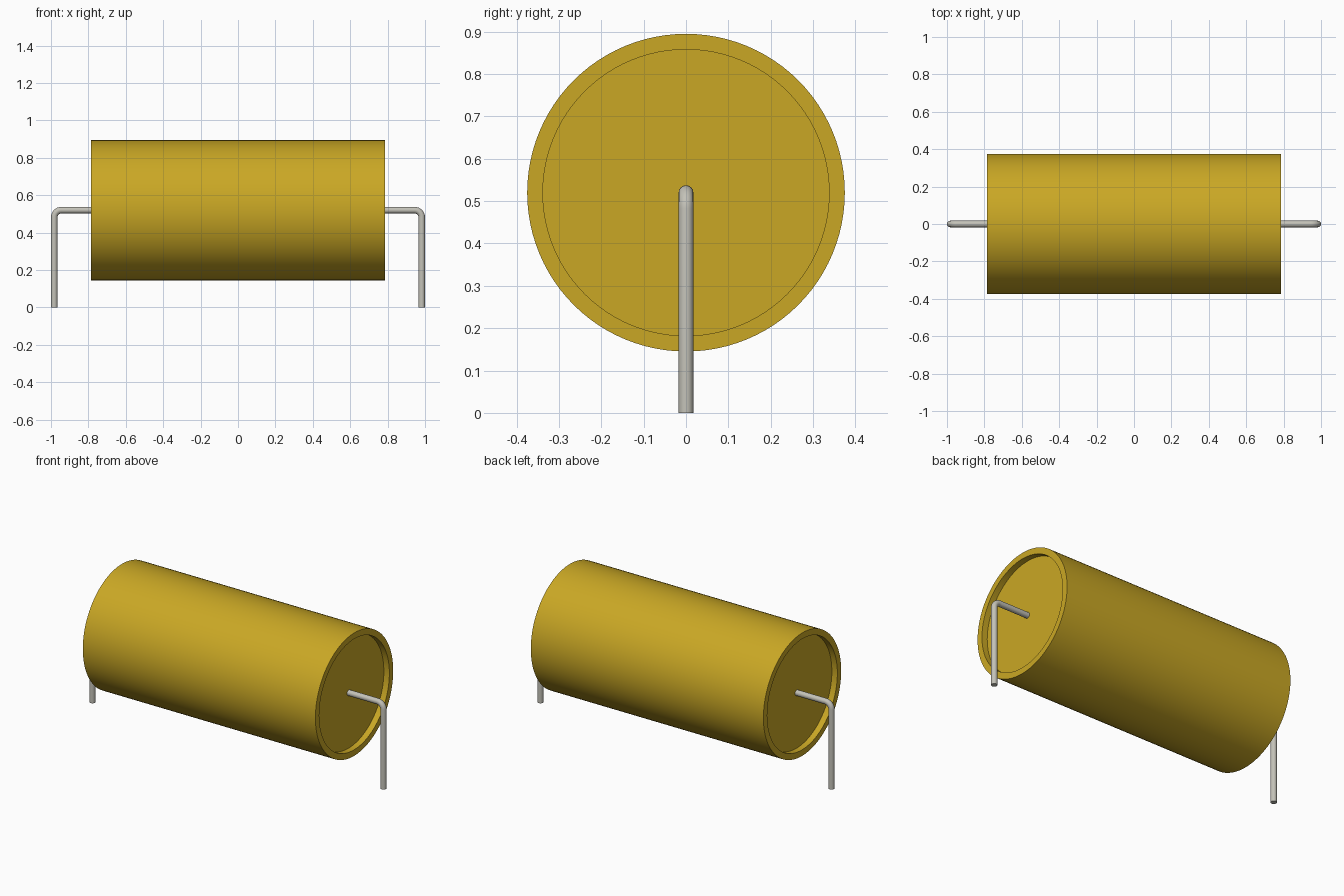
import bpy
import bmesh
from math import sin, cos, pi, radians
from mathutils import Matrix, Vector

AXIS_Z = 0.52
BODY_R, BODY_HALF = 0.375, 0.785
RIM, RECESS = 0.037, 0.037
WIRE_R, BEND_R = 0.0175, 0.038

cube = bpy.data.objects.get("Cube")
if cube:
    bpy.data.objects.remove(cube, do_unlink=True)


def make_material(name, color):
    mat = bpy.data.materials.new(name)
    mat.use_nodes = True
    mat.diffuse_color = color
    bsdf = mat.node_tree.nodes["Principled BSDF"]
    bsdf.inputs["Base Color"].default_value = color
    return mat


def smooth(obj):
    bpy.ops.object.select_all(action='DESELECT')
    obj.select_set(True)
    bpy.context.view_layer.objects.active = obj
    bpy.ops.object.shade_smooth_by_angle(angle=radians(35))


yellow = make_material("mustard_yellow", (0.59, 0.39, 0.018, 1))
metal = make_material("tinned_metal", (0.55, 0.54, 0.48, 1))

# Body: a cylinder along x with a shallow recess in each end
bm = bmesh.new()
bmesh.ops.create_cone(bm, cap_ends=True, segments=96, radius1=BODY_R, radius2=BODY_R,
                      depth=2 * BODY_HALF, matrix=Matrix.Rotation(pi / 2, 4, 'Y'))
for cap in [f for f in bm.faces if len(f.verts) > 4]:
    inward = -cap.normal.copy()
    bmesh.ops.inset_region(bm, faces=[cap], thickness=RIM)
    floor = bmesh.ops.extrude_discrete_faces(bm, faces=[cap])["faces"][0]
    bmesh.ops.translate(bm, verts=floor.verts, vec=inward * RECESS)
mesh = bpy.data.meshes.new("body")
bm.to_mesh(mesh)
bm.free()
mesh.materials.append(yellow)
body = bpy.data.objects.new("body", mesh)
body.location.z = AXIS_Z
bpy.context.collection.objects.link(body)
smooth(body)


# Leads: round wire leaving the recess, bending down to the ground
def make_lead(name, side):
    end_x = 1 - WIRE_R
    path = [Vector((BODY_HALF - RECESS - 0.01, 0, AXIS_Z))]
    for i in range(9):
        a = pi / 2 * (1 - i / 8)
        path.append(Vector((end_x - BEND_R + BEND_R * cos(a), 0,
                            AXIS_Z - BEND_R + BEND_R * sin(a))))
    path.append(Vector((end_x, 0, 0)))

    curve = bpy.data.curves.new(name, 'CURVE')
    curve.dimensions = '3D'
    curve.bevel_depth = WIRE_R
    curve.bevel_resolution = 6
    curve.use_fill_caps = True
    spline = curve.splines.new('POLY')
    spline.points.add(len(path) - 1)
    for point, p in zip(spline.points, path):
        point.co = (side * p.x, p.y, p.z, 1)
    curve.materials.append(metal)
    lead = bpy.data.objects.new(name, curve)
    bpy.context.collection.objects.link(lead)

    bpy.ops.object.select_all(action='DESELECT')
    lead.select_set(True)
    bpy.context.view_layer.objects.active = lead
    bpy.ops.object.convert(target='MESH')
    smooth(bpy.context.view_layer.objects.active)


make_lead("left_lead", 1)
make_lead("right_lead", -1)
